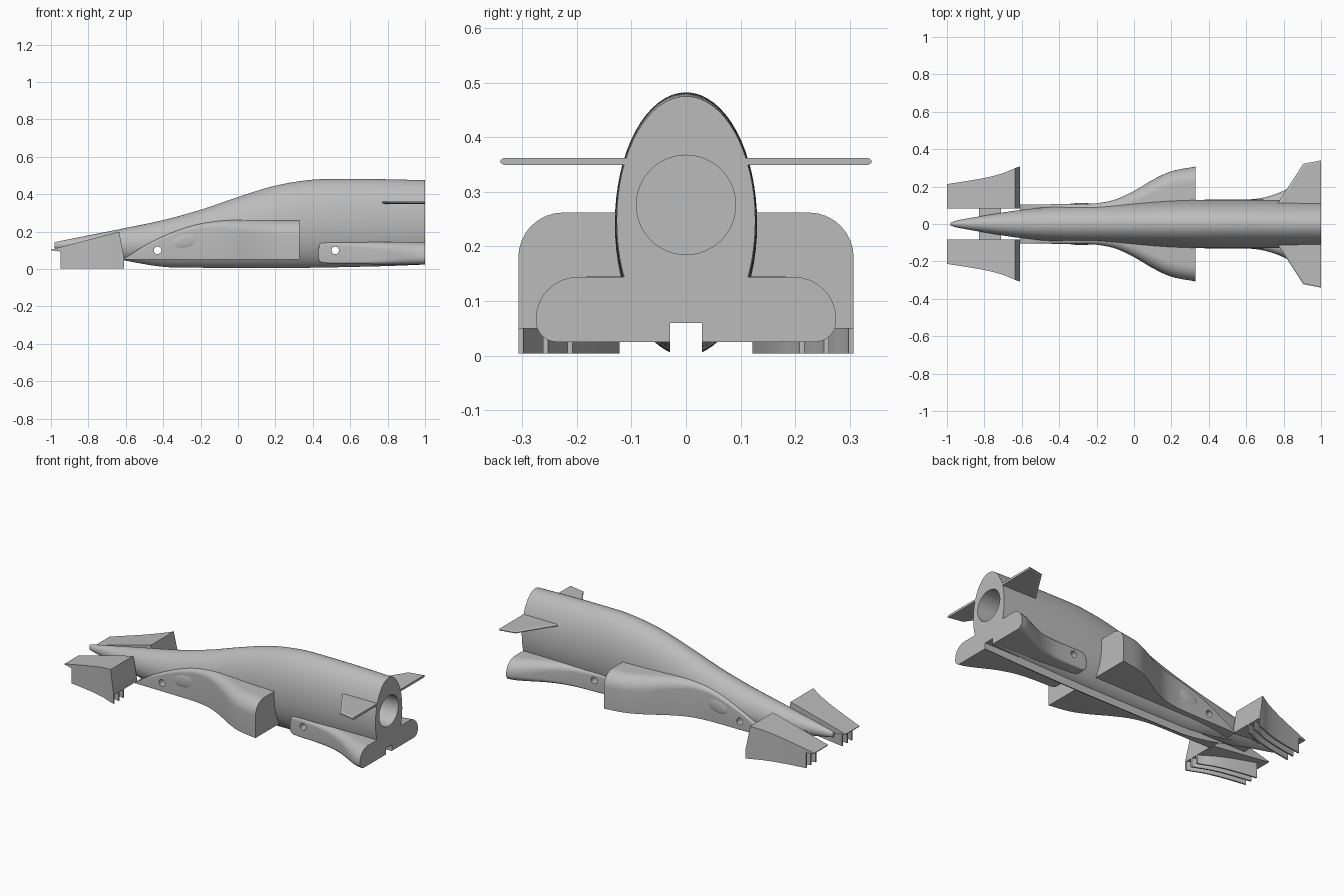
import bpy, bmesh, math
from mathutils import Vector

cube = bpy.data.objects.get("Cube")
if cube:
    bpy.data.objects.remove(cube, do_unlink=True)

grey = bpy.data.materials.new("plain_grey")
grey.use_nodes = True
grey.diffuse_color = (0.5, 0.5, 0.5, 1)
grey.node_tree.nodes["Principled BSDF"].inputs["Base Color"].default_value = (0.5, 0.5, 0.5, 1)


def curve_through(keys, steps):
    """Smooth rows of numbers passing through the key rows (first number is x)."""
    def slope(i, k):
        a, b = keys[max(i - 1, 0)], keys[min(i + 1, len(keys) - 1)]
        return (b[k] - a[k]) / (b[0] - a[0])
    rows = []
    for i in range(len(keys) - 1):
        p, q = keys[i], keys[i + 1]
        d = q[0] - p[0]
        for s in range(steps):
            t = s / steps
            row = [p[0] + d * t]
            for k in range(1, len(p)):
                row.append((2*t**3 - 3*t*t + 1) * p[k] + (t**3 - 2*t*t + t) * d * slope(i, k)
                           + (3*t*t - 2*t**3) * q[k] + (t**3 - t*t) * d * slope(i + 1, k))
            rows.append(row)
    rows.append(list(keys[-1]))
    return rows


def make_object(name, bm):
    bmesh.ops.recalc_face_normals(bm, faces=bm.faces)
    mesh = bpy.data.meshes.new(name)
    bm.to_mesh(mesh)
    bm.free()
    mesh.materials.append(grey)
    ob = bpy.data.objects.new(name, mesh)
    bpy.context.collection.objects.link(ob)
    return ob


def loft(name, rings):
    bm = bmesh.new()
    loops = [[bm.verts.new(p) for p in ring] for ring in rings]
    n = len(loops[0])
    for a, b in zip(loops, loops[1:]):
        for i in range(n):
            j = (i + 1) % n
            bm.faces.new((a[i], a[j], b[j], b[i]))
    bm.faces.new(loops[0])
    bm.faces.new(loops[-1])
    return make_object(name, bm)


def box(name, lo, hi):
    return loft(name, [[(x, lo[1], lo[2]), (x, hi[1], lo[2]), (x, hi[1], hi[2]), (x, lo[1], hi[2])]
                       for x in (lo[0], hi[0])])


def rod(name, a, b, radius):
    a, b = Vector(a), Vector(b)
    side = (b - a).orthogonal().normalized()
    up = (b - a).normalized().cross(side)
    angles = [2 * math.pi * i / 48 for i in range(48)]
    return loft(name, [[c + radius * (math.cos(t) * side + math.sin(t) * up) for t in angles]
                       for c in (a, b)])


def pod_ring(x, inner, outer, low, high, r_low, r_high):
    """Half section with rounded outer corners."""
    ring = [(x, inner, low)]
    for r, z, start in ((r_low, low + r_low, -90), (r_high, high - r_high, 0)):
        for i in range(9):
            t = math.radians(start + 90 * i / 8)
            ring.append((x, outer - r + r * math.cos(t), z + r * math.sin(t)))
    return ring + [(x, inner, high)]


def finish(ob, mirror=False, cutters=(), angle=35):
    if mirror:
        m = ob.modifiers.new("mirror", "MIRROR")
        m.use_axis = (False, True, False)
        m.use_mirror_merge = False
    for c in cutters:
        m = ob.modifiers.new("cut", "BOOLEAN")
        m.object, m.solver = c, "EXACT"
    bpy.ops.object.select_all(action="DESELECT")
    ob.select_set(True)
    bpy.context.view_layer.objects.active = ob
    for m in list(ob.modifiers):
        bpy.ops.object.modifier_apply(modifier=m.name)
    bpy.ops.object.shade_smooth_by_angle(angle=math.radians(angle))


# Cutters: underside slot, axle holes and rear bore
slot = box("slot_cutter", (-1.2, -0.029, -0.1), (1.2, 0.029, 0.06))
front_hole = rod("front_hole_cutter", (-0.43, -0.5, 0.1), (-0.43, 0.5, 0.1), 0.02)
rear_hole = rod("rear_hole_cutter", (0.52, -0.5, 0.1), (0.52, 0.5, 0.1), 0.02)
bore = rod("bore_cutter", (0.5, 0, 0.276), (1.2, 0, 0.276), 0.091)
cutters = [slot, front_hole, rear_hole, bore]

# Body: x, half width, bottom, top
body_keys = [(-0.98, 0.008, 0.112, 0.143), (-0.95, 0.018, 0.106, 0.15), (-0.8, 0.045, 0.08, 0.18),
             (-0.6, 0.076, 0.038, 0.22), (-0.4, 0.095, 0.006, 0.262), (-0.2, 0.105, 0.001, 0.317),
             (0, 0.115, 0, 0.385), (0.2, 0.125, 0, 0.446), (0.4, 0.13, 0.001, 0.478),
             (0.6, 0.13, 0.005, 0.482), (0.8, 0.129, 0.01, 0.48), (1, 0.127, 0.018, 0.475)]
rings = []
for x, w, low, high in curve_through(body_keys, 6):
    rings.append([(x, w * math.cos(t), (low + high) / 2 + (high - low) / 2 * math.sin(t))
                  for t in (2 * math.pi * i / 64 for i in range(64))])
finish(loft("body", rings), cutters=cutters)

# Side pods: x, half width, top, corner radius
pod_keys = [(-0.61, 0.104, 0.056, 0.002), (-0.5, 0.105, 0.125, 0.01), (-0.4, 0.106, 0.175, 0.015),
            (-0.3, 0.107, 0.215, 0.02), (-0.2, 0.111, 0.243, 0.028), (-0.1, 0.131, 0.258, 0.042),
            (0, 0.177, 0.262, 0.06), (0.1, 0.236, 0.262, 0.075), (0.2, 0.282, 0.262, 0.08),
            (0.33, 0.307, 0.262, 0.082)]
rings = [pod_ring(x, 0.035, w, 0.05, top, 0.001, r) for x, w, top, r in curve_through(pod_keys, 5)]
finish(loft("side_pods", rings), True, [front_hole])

# Shallow oval bulges on the pods
bm = bmesh.new()
bmesh.ops.create_uvsphere(bm, u_segments=32, v_segments=16, radius=1)
for v in bm.verts:
    x, y, z = v.co
    v.co = (-0.28 + 0.07 * x, 0.104 + 0.008 * y, 0.15 + 0.038 * z + 0.01 * x)
finish(make_object("pod_bulges", bm), True)

# Rear pods: x, half width, bottom, top, top corner radius
rear_keys = [(0.43, 0.123, 0.055, 0.115, 0.012), (0.438, 0.124, 0.04, 0.133, 0.014),
             (0.46, 0.125, 0.032, 0.143, 0.016), (0.6, 0.13, 0.028, 0.145, 0.025),
             (0.7, 0.143, 0.026, 0.145, 0.035), (0.8, 0.178, 0.025, 0.145, 0.05),
             (0.9, 0.235, 0.025, 0.145, 0.068), (0.96, 0.265, 0.025, 0.144, 0.074),
             (1, 0.275, 0.025, 0.144, 0.077)]
rings = [pod_ring(x, 0.029, w, low, top, r * 0.5, r) for x, w, low, top, r in curve_through(rear_keys, 5)]
finish(loft("rear_pods", rings), True, [rear_hole])

# Rear wings: bevelled flat plates
outline = [(0.755, 0.09), (0.905, 0.322), (1, 0.34), (1, 0.09)]
inset = [(0.767, 0.09), (0.91, 0.314), (1, 0.333), (1, 0.09)]
layers = ((inset, 0.349), (outline, 0.353), (outline, 0.358), (inset, 0.362))
finish(loft("rear_wings", [[(x, y, z) for x, y in pts] for pts, z in layers]), True, angle=20)

# Front fenders: wedge shells with three curved fins below
edge = curve_through([(-1, 0.213), (-0.95, 0.221), (-0.8, 0.246), (-0.7, 0.272), (-0.635, 0.299),
                      (-0.61, 0.307)], 4)


def under(x):
    return 0.1 - 0.045 * (x + 1) / 0.39


def over(x):
    if x > -0.635:
        return 0.2 - 0.14 * (x + 0.635) / 0.025
    return 0.104 + 0.096 * (x + 1) / 0.365


rings = [[(x, 0.083, under(x)), (x, y, under(x)), (x, y, over(x)), (x, 0.083, over(x))] for x, y in edge]
finish(loft("front_fenders", rings), True, angle=20)
for i, fin in enumerate(("outer_fins", "middle_fins", "inner_fins")):
    rings = []
    for x, y in edge:
        if x >= -0.951:
            y -= 0.045 * i
            top = under(x) + 0.002
            rings.append([(x, y - 0.009, 0.004), (x, y, 0.004), (x, y, top), (x, y - 0.009, top)])
    finish(loft(fin, rings), True, angle=20)

# Cross bar joining the fenders through the nose
finish(box("front_cross_bar", (-0.83, -0.09, 0.1), (-0.71, 0.09, 0.125)), angle=20)

for c in cutters:
    bpy.data.objects.remove(c, do_unlink=True)
